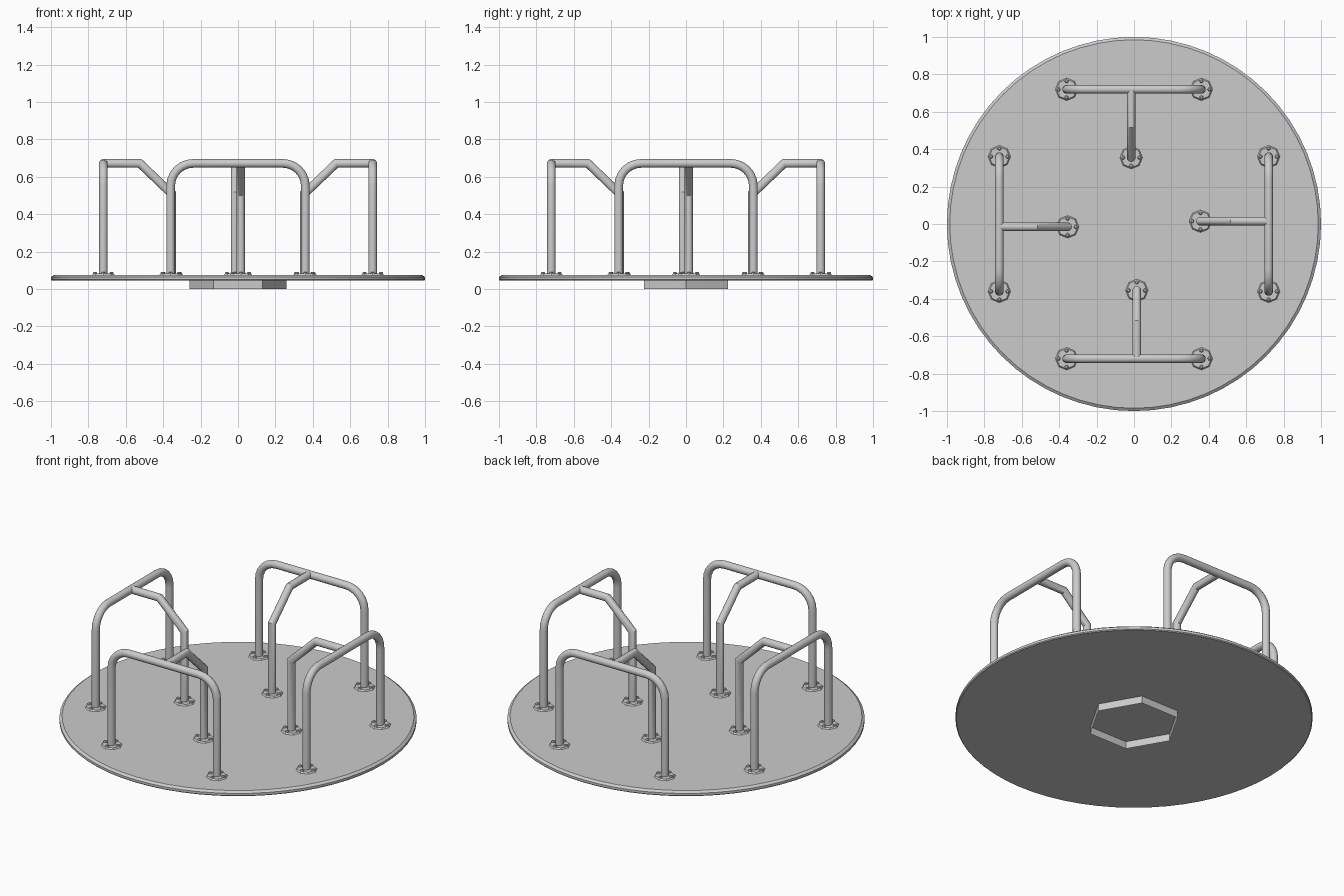
import bpy, bmesh
from math import pi, sin, cos, radians
from mathutils import Vector, Matrix

if "Cube" in bpy.data.objects:
    bpy.data.objects.remove(bpy.data.objects["Cube"])

TOP = 0.075      # deck surface height
TUBE = 0.023     # rail tube radius
RAIL_Z = 0.672   # height of the horizontal rails
OUT, IN = 0.72, 0.355


def add(name, mesh, matrix=Matrix()):
    ob = bpy.data.objects.new(name, mesh)
    bpy.context.collection.objects.link(ob)
    ob.matrix_world = matrix
    return ob


def to_mesh(bm, name):
    bmesh.ops.recalc_face_normals(bm, faces=bm.faces)
    me = bpy.data.meshes.new(name)
    bm.to_mesh(me)
    bm.free()
    return me


def cone(bm, r1, r2, z1, z2, sides, x=0, y=0, caps=True, turn=0):
    m = Matrix.Translation((x, y, (z1 + z2) / 2)) @ Matrix.Rotation(turn, 4, 'Z')
    bmesh.ops.create_cone(bm, cap_ends=caps, segments=sides, radius1=r1,
                          radius2=r2, depth=z2 - z1, matrix=m)


def lathe(name, profile, sides):
    """Closed solid of revolution from (radius, z) pairs."""
    bm = bmesh.new()
    rings = [[bm.verts.new((r * cos(2 * pi * i / sides), r * sin(2 * pi * i / sides), z))
              for i in range(sides)] for r, z in profile]
    skin(bm, rings)
    return to_mesh(bm, name)


def skin(bm, rings):
    n = len(rings[0])
    for a, b in zip(rings, rings[1:]):
        for i in range(n):
            j = (i + 1) % n
            bm.faces.new((a[i], a[j], b[j], b[i]))
    bm.faces.new(rings[0])
    bm.faces.new(rings[-1])


def tube(name, path, normal, sides=16):
    """Sweep a round section along a planar path, with mitred bends."""
    bm = bmesh.new()
    pts, n, rings = [Vector(p) for p in path], Vector(normal), []
    for k, p in enumerate(pts):
        a = (p - pts[k - 1]).normalized() if k else None
        b = (pts[k + 1] - p).normalized() if k < len(pts) - 1 else None
        a, b = a or b, b or a
        t = (a + b).normalized()
        side = n.cross(t) / t.dot(a)
        rings.append([bm.verts.new(p + TUBE * (cos(2 * pi * i / sides) * n
                                               + sin(2 * pi * i / sides) * side))
                      for i in range(sides)])
    skin(bm, rings)
    return to_mesh(bm, name)


# Deck disc with a softened top edge
add("deck", lathe("deck", [(0.995, 0.045), (1.0, 0.05), (1.0, 0.064), (0.985, TOP)], 64))

# Open hexagonal hub under the deck
bm = bmesh.new()
cone(bm, 0.26, 0.26, 0, 0.046, 6, caps=False)
hub = add("hub", to_mesh(bm, "hub"))
# put hexagon corners on the x axis
if max(v.co.x for v in hub.data.vertices) < 0.25:
    hub.data.transform(Matrix.Rotation(radians(30), 4, 'Z'))

# Arched handrail
R, HALF = 0.12, 0.36
arc = [(HALF - R + R * cos(radians(a)), -OUT, RAIL_Z - R + R * sin(radians(a)))
       for a in range(0, 91, 15)]
right = [(HALF, -OUT, TOP - 0.015)] + arc
left = [(-x, y, z) for x, y, z in reversed(right)]
handrail = tube("handrail", right + left, (0, 1, 0))

# Bent inner brace, set slightly off the centre line
OFF = 0.015
brace = tube("brace", [(OFF, -IN, TOP - 0.015), (OFF, -IN, 0.51),
                       (OFF, -0.525, RAIL_Z), (OFF, -OUT + 0.005, RAIL_Z)], (1, 0, 0))

# Octagonal foot flange and its four bolts
bm = bmesh.new()
cone(bm, 0.062, 0.054, TOP - 0.002, TOP + 0.008, 8)
flange = to_mesh(bm, "flange")
bm = bmesh.new()
for i in range(4):
    x, y = 0.044 * cos(i * pi / 2), 0.044 * sin(i * pi / 2)
    cone(bm, 0.011, 0.010, TOP + 0.006, TOP + 0.013, 8, x, y)
    cone(bm, 0.010, 0.006, TOP + 0.013, TOP + 0.017, 8, x, y)
bolts = to_mesh(bm, "flange_bolts")

# Four identical rail sets around the deck
for side, quarter in zip(("front", "right", "back", "left"), range(4)):
    turn = Matrix.Rotation(quarter * pi / 2, 4, 'Z')
    add(side + "_handrail", handrail, turn)
    add(side + "_brace", brace, turn)
    for k, (x, y) in enumerate(((-HALF, -OUT), (HALF, -OUT), (OFF, -IN)), 1):
        place = turn @ Matrix.Translation((x, y, 0))
        add(f"{side}_flange_{k}", flange, place)
        add(f"{side}_flange_bolts_{k}", bolts, place)

# Smooth shading on the tubes and deck rim, edges kept sharp
for ob in bpy.context.collection.objects:
    ob.select_set(ob.name == "deck" or ob.name in ("front_handrail", "front_brace"))
bpy.context.view_layer.objects.active = bpy.data.objects["deck"]
bpy.ops.object.shade_smooth_by_angle(angle=radians(30))
